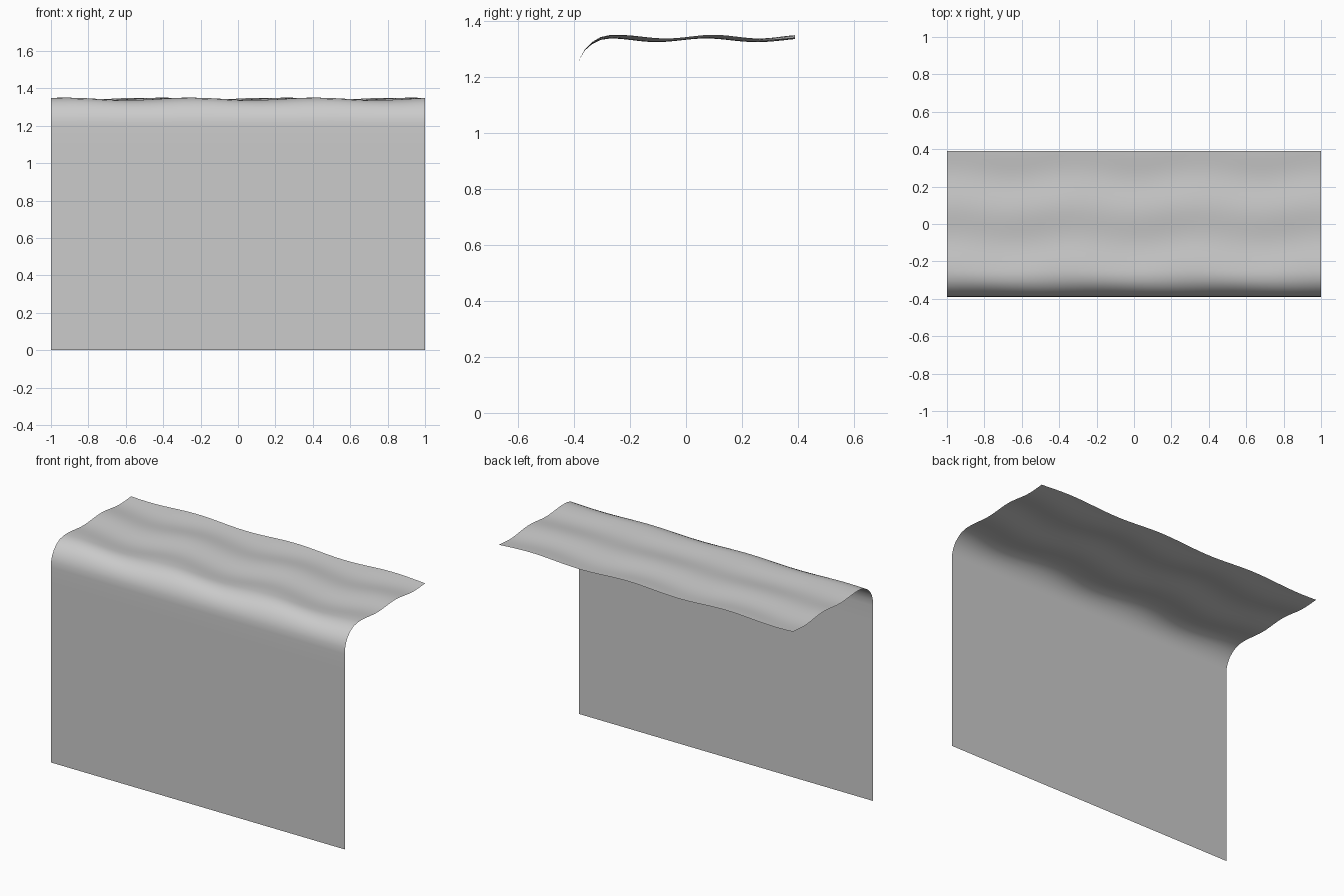
import bpy
import bmesh
from math import cos, pi

cube = bpy.data.objects.get("Cube")
if cube:
    bpy.data.objects.remove(cube, do_unlink=True)

HALF_DEPTH = 0.39
COLUMNS = 60
TOP_ROWS = 28


def ripple(x, y):
    """Soft crossing waves on the top of the cloth."""
    across = 0.0065 * cos(2 * pi * (y + 0.26) / 0.345 + 0.3 * cos(3 * pi * x))
    along = 0.0065 * cos(3 * pi * (x + 0.25) + 4 * (y + 0.27))
    return across + along


# Side profile as (y, z, ripple strength): hanging drop, fold, rippled top
profile = [(-HALF_DEPTH, z, 0) for z in (0, 0.6, 1.1, 1.2)]
profile += [(-0.388, 1.235, 0), (-0.378, 1.268, 0.1), (-0.36, 1.298, 0.35),
            (-0.335, 1.32, 0.65), (-0.305, 1.333, 0.9)]
start = -0.27
for i in range(TOP_ROWS + 1):
    y = start + (HALF_DEPTH - start) * i / TOP_ROWS
    profile.append((y, 1.337, 1))

# Sweep the profile across the width as a single open sheet
bm = bmesh.new()
rows = []
for y, z, strength in profile:
    row = []
    for c in range(COLUMNS + 1):
        x = 2 * c / COLUMNS - 1
        row.append(bm.verts.new((x, y, z + strength * ripple(x, y))))
    rows.append(row)
for low, high in zip(rows, rows[1:]):
    for c in range(COLUMNS):
        bm.faces.new((low[c], low[c + 1], high[c + 1], high[c]))

mesh = bpy.data.meshes.new("draped_cloth")
bm.to_mesh(mesh)
bm.free()
cloth = bpy.data.objects.new("draped_cloth", mesh)
bpy.context.collection.objects.link(cloth)

# Smooth shading
bpy.ops.object.select_all(action='DESELECT')
cloth.select_set(True)
bpy.context.view_layer.objects.active = cloth
bpy.ops.object.shade_smooth()
